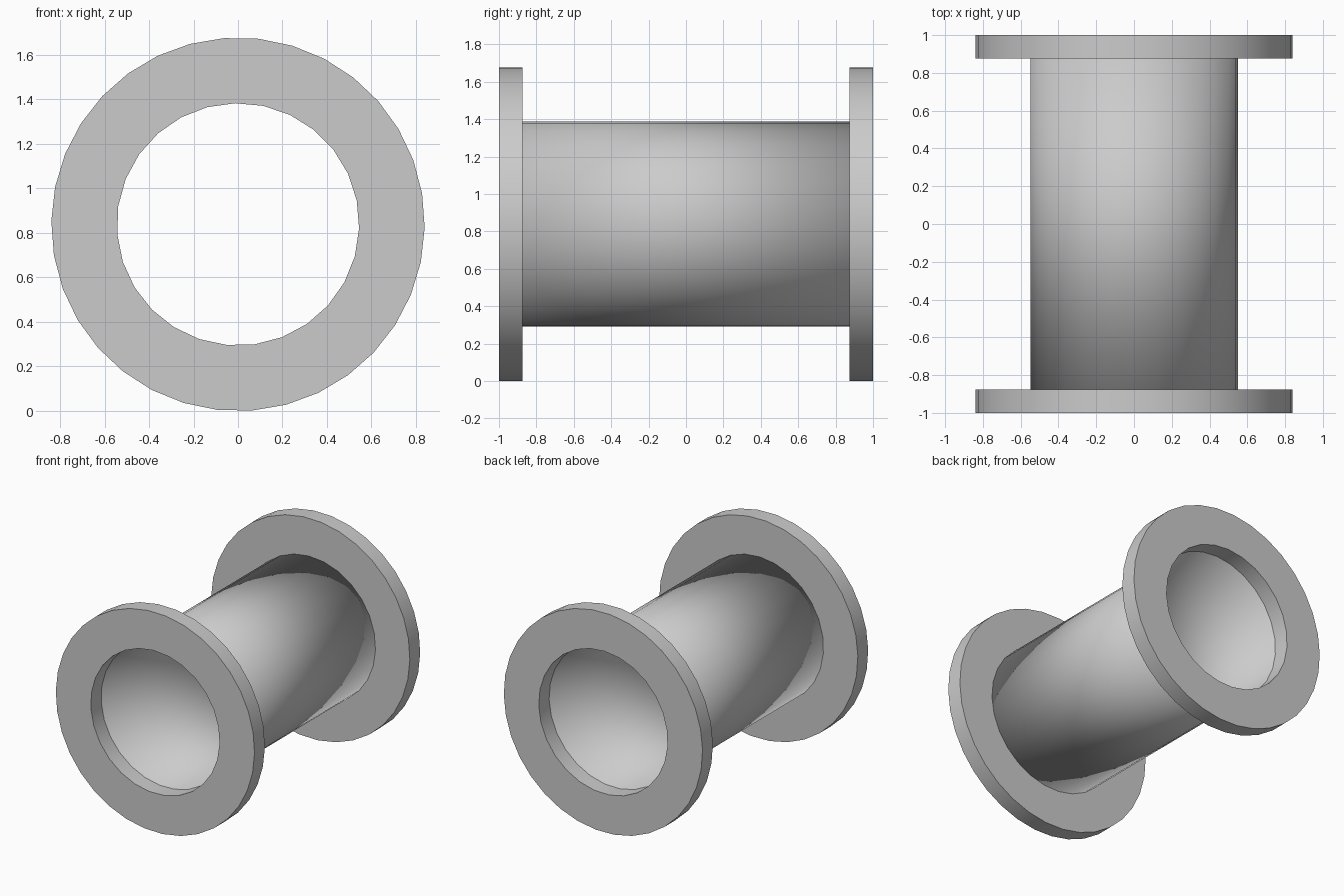
import bpy
import bmesh
from math import cos, sin, radians, tau
from mathutils import Vector

cube = bpy.data.objects.get("Cube")
if cube:
    bpy.data.objects.remove(cube, do_unlink=True)

CENTRE_Z = 0.838
HALF_LENGTH = 1.0
FLANGE_DEPTH = 0.125
RIM_RADIUS, RIM_SIDES, RIM_TURN = 0.84, 34, radians(-1)
BORE_RADIUS, BORE_SIDES, BORE_TURN = 0.545, 27, radians(-2)
WALL = 0.005

grey = bpy.data.materials.new("plain grey")
grey.use_nodes = True
grey.diffuse_color = (0.6, 0.6, 0.6, 1)
grey.node_tree.nodes["Principled BSDF"].inputs["Base Color"].default_value = grey.diffuse_color


def circle(bm, radius, sides, turn, y):
    """Add a closed loop of edges around the y axis."""
    verts = [bm.verts.new((radius * cos(turn + tau * i / sides), y,
                           CENTRE_Z + radius * sin(turn + tau * i / sides)))
             for i in range(sides)]
    return [bm.edges.new((verts[i - 1], verts[i])) for i in range(sides)]


def finish(bm, name):
    bmesh.ops.recalc_face_normals(bm, faces=bm.faces)
    mesh = bpy.data.meshes.new(name)
    bm.to_mesh(mesh)
    bm.free()
    mesh.materials.append(grey)
    obj = bpy.data.objects.new(name, mesh)
    bpy.context.collection.objects.link(obj)
    bpy.ops.object.select_all(action="DESELECT")
    obj.select_set(True)
    bpy.context.view_layer.objects.active = obj
    bpy.ops.object.shade_smooth_by_angle(angle=radians(30))
    return obj


def extrude_along_y(bm, result, depth):
    verts = [g for g in result["geom"] if isinstance(g, bmesh.types.BMVert)]
    bmesh.ops.translate(bm, verts=verts, vec=(0, depth, 0))


# End flanges: flat rings with a round bore
def flange(name, y):
    bm = bmesh.new()
    edges = circle(bm, RIM_RADIUS, RIM_SIDES, RIM_TURN, y)
    edges += circle(bm, BORE_RADIUS, BORE_SIDES, BORE_TURN, y)
    bmesh.ops.triangle_fill(bm, edges=edges, use_beauty=True, normal=Vector((0, -1, 0)))
    extrude_along_y(bm, bmesh.ops.extrude_face_region(
        bm, geom=bm.faces[:], use_keep_orig=True), FLANGE_DEPTH)
    return finish(bm, name)


flange("front_flange", -HALF_LENGTH)
flange("back_flange", HALF_LENGTH - FLANGE_DEPTH)

# Thin-walled tube between the flanges
bm = bmesh.new()
start = FLANGE_DEPTH - HALF_LENGTH
edges = circle(bm, BORE_RADIUS, BORE_SIDES, BORE_TURN, start)
extrude_along_y(bm, bmesh.ops.extrude_edge_only(bm, edges=edges), -2 * start)
tube = finish(bm, "tube")
wall = tube.modifiers.new("wall", "SOLIDIFY")
wall.thickness = WALL
wall.offset = 1
